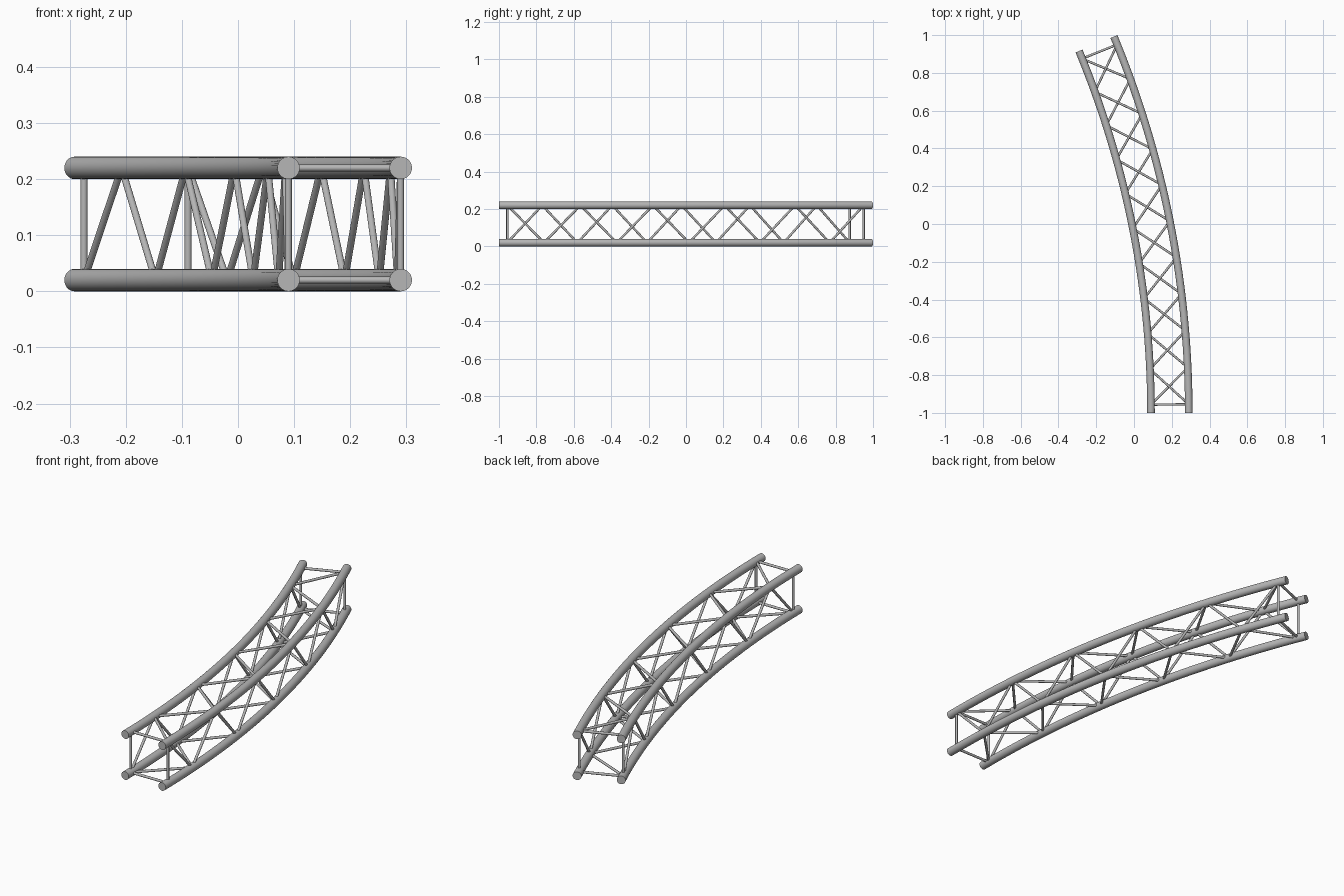
import bpy, bmesh
from math import radians, sin, cos
from mathutils import Vector, Matrix

cube = bpy.data.objects.get("Cube")
if cube:
    bpy.data.objects.remove(cube)

# Arc layout: both chords share one centre
CENTRE = Vector((-4.916, -1.0, 0.0))
INNER, OUTER = 5.006, 5.206
LOW, HIGH = 0.02, 0.22
SWEEP = 22.5
FIRST, LAST, BAYS = 0.5, 22.0, 10
CHORD_R, BRACE_R = 0.02, 0.0062

metal = bpy.data.materials.new("aluminium grey")
metal.use_nodes = True
GREY = (0.47, 0.47, 0.47, 1.0)
metal.diffuse_color = GREY
metal.node_tree.nodes["Principled BSDF"].inputs["Base Color"].default_value = GREY


def point(radius, degrees, z):
    a = radians(degrees)
    return CENTRE + Vector((radius * cos(a), radius * sin(a), z))


def finish(bm, name):
    bmesh.ops.recalc_face_normals(bm, faces=bm.faces)
    mesh = bpy.data.meshes.new(name)
    bm.to_mesh(mesh)
    bm.free()
    mesh.materials.append(metal)
    obj = bpy.data.objects.new(name, mesh)
    bpy.context.collection.objects.link(obj)
    bpy.ops.object.select_all(action='DESELECT')
    obj.select_set(True)
    bpy.context.view_layer.objects.active = obj
    bpy.ops.object.shade_smooth_by_angle(angle=radians(40))


def chord(name, radius, z):
    # Spin a circle around the arc centre, then cap both ends
    bm = bmesh.new()
    place = Matrix.Translation(point(radius, 0, z)) @ Matrix.Rotation(radians(90), 4, 'X')
    bmesh.ops.create_circle(bm, segments=32, radius=CHORD_R, matrix=place)
    bmesh.ops.spin(bm, geom=bm.verts[:] + bm.edges[:], cent=CENTRE, axis=(0, 0, 1),
                   angle=radians(SWEEP), steps=30)
    bmesh.ops.holes_fill(bm, edges=[e for e in bm.edges if e.is_boundary], sides=0)
    finish(bm, name)


def rod(bm, a, b):
    d = b - a
    place = Matrix.Translation((a + b) / 2) @ d.to_track_quat('Z', 'Y').to_matrix().to_4x4()
    bmesh.ops.create_cone(bm, cap_ends=True, segments=16, radius1=BRACE_R,
                          radius2=BRACE_R, depth=d.length, matrix=place)


def lattice(name, start, other):
    # Zigzag between two chords, closed by a straight rod at each end
    bm = bmesh.new()
    step = (LAST - FIRST) / BAYS
    nodes = []
    for i in range(BAYS + 1):
        radius, z = other if i % 2 else start
        nodes.append(point(radius, FIRST + i * step, z))
    for a, b in zip(nodes, nodes[1:]):
        rod(bm, a, b)
    for angle in (FIRST, LAST):
        rod(bm, point(start[0], angle, start[1]), point(other[0], angle, other[1]))
    finish(bm, name)


# Four main tubes
for side, radius in (("inner", INNER), ("outer", OUTER)):
    for level, z in (("lower", LOW), ("upper", HIGH)):
        chord(f"{side}_{level}_tube", radius, z)

# Bracing on the four sides, meeting at shared nodes
lattice("inner_bracing", (INNER, LOW), (INNER, HIGH))
lattice("outer_bracing", (OUTER, HIGH), (OUTER, LOW))
lattice("top_bracing", (OUTER, HIGH), (INNER, HIGH))
lattice("bottom_bracing", (INNER, LOW), (OUTER, LOW))
